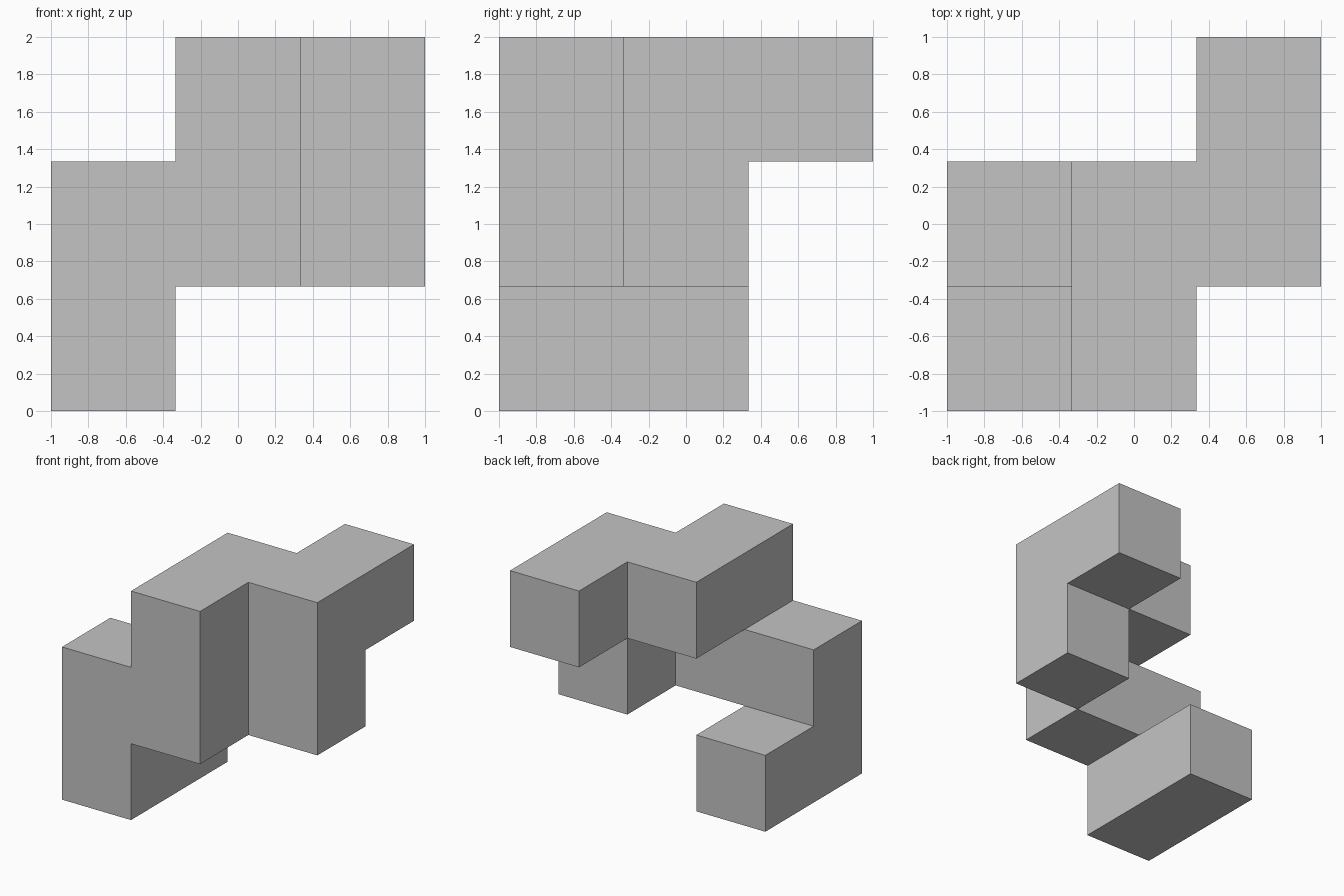
import bpy
import bmesh
from mathutils import Vector

cube = bpy.data.objects.get("Cube")
if cube:
    bpy.data.objects.remove(cube, do_unlink=True)

# Single flat grey
grey = bpy.data.materials.new("plain grey")
grey.use_nodes = True
colour = (0.55, 0.55, 0.55, 1)
grey.diffuse_color = colour
grey.node_tree.nodes["Principled BSDF"].inputs["Base Color"].default_value = colour

# Occupied cells on a three by three by three grid (x, y, z)
UNIT = 2 / 3
CELLS = {
    (0, 1, 0), (0, 0, 0),                        # foot
    (0, 0, 1), (1, 0, 1), (2, 1, 1),             # middle layer
    (1, 0, 2), (1, 1, 2), (2, 1, 2), (2, 2, 2),  # top layer
}


def add_side(bm, cell, axis, sign):
    """Add the square side of a cell that faces along the signed axis."""
    normal, u = Vector((0, 0, 0)), Vector((0, 0, 0))
    normal[axis] = sign
    u[(axis + 1) % 3] = 1
    v = normal.cross(u)
    middle = Vector(cell) - Vector((1, 1, 0.5 - 1)) + normal / 2
    corners = [middle + (u * a + v * b) / 2
               for a, b in ((-1, -1), (1, -1), (1, 1), (-1, 1))]
    bm.faces.new([bm.verts.new(c * UNIT) for c in corners])


# Outer skin: only the sides with no neighbouring cell
bm = bmesh.new()
for cell in sorted(CELLS):
    for axis in range(3):
        for sign in (-1, 1):
            neighbour = list(cell)
            neighbour[axis] += sign
            if tuple(neighbour) not in CELLS:
                add_side(bm, cell, axis, sign)

# Weld the sides and merge coplanar squares into clean flat faces
bmesh.ops.remove_doubles(bm, verts=bm.verts, dist=0.001)
bmesh.ops.dissolve_limit(bm, angle_limit=0.01, verts=bm.verts, edges=bm.edges)

mesh = bpy.data.meshes.new("stepped_block")
bm.to_mesh(mesh)
bm.free()
mesh.materials.append(grey)
block = bpy.data.objects.new("stepped_block", mesh)
bpy.context.collection.objects.link(block)
